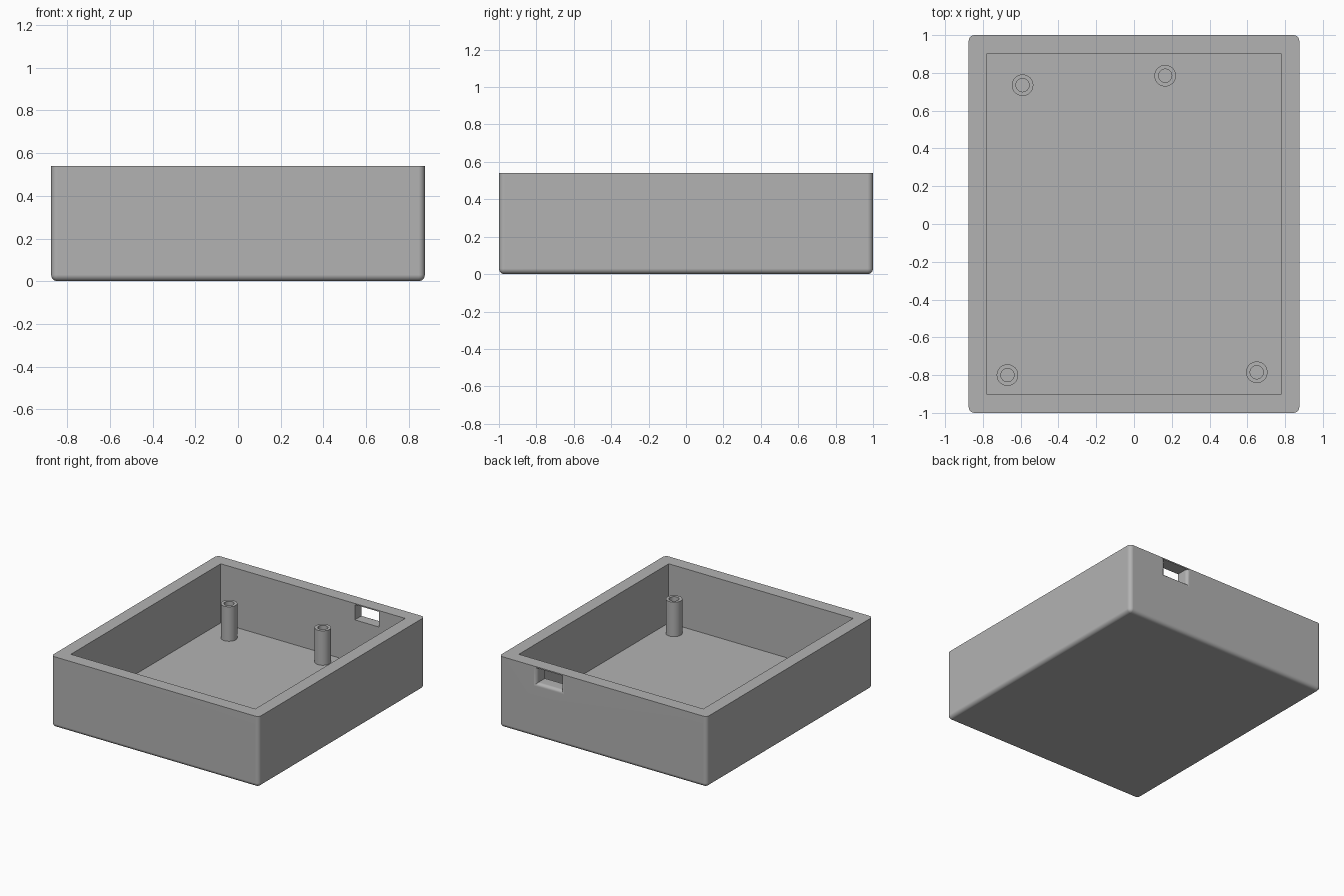
import bpy, bmesh, math
from mathutils import Matrix

cube = bpy.data.objects.get("Cube")
if cube:
    bpy.data.objects.remove(cube, do_unlink=True)

HALF_X, HALF_Y, HEIGHT = 0.875, 1.0, 0.54
WALL, FLOOR, ROUND = 0.098, 0.09, 0.03

grey = bpy.data.materials.new("plain grey")
grey.use_nodes = True
colour = (0.45, 0.45, 0.45, 1)
grey.diffuse_color = colour
grey.node_tree.nodes["Principled BSDF"].inputs["Base Color"].default_value = colour


def make_object(name, bm):
    bmesh.ops.recalc_face_normals(bm, faces=bm.faces)
    mesh = bpy.data.meshes.new(name)
    bm.to_mesh(mesh)
    bm.free()
    mesh.materials.append(grey)
    obj = bpy.data.objects.new(name, mesh)
    bpy.context.collection.objects.link(obj)
    return obj


def box(half_x, half_y, low, high):
    bm = bmesh.new()
    place = Matrix.Translation((0, 0, (low + high) / 2))
    size = Matrix.Diagonal((2 * half_x, 2 * half_y, high - low, 1))
    bmesh.ops.create_cube(bm, size=1, matrix=place @ size)
    return bm


def select_only(obj):
    bpy.ops.object.select_all(action='DESELECT')
    obj.select_set(True)
    bpy.context.view_layer.objects.active = obj


def cut(target, cutter):
    cutter.hide_render = True
    mod = target.modifiers.new("cut", 'BOOLEAN')
    mod.operation, mod.solver, mod.object = 'DIFFERENCE', 'EXACT', cutter
    select_only(target)
    bpy.ops.object.modifier_apply(modifier=mod.name)
    bpy.data.objects.remove(cutter, do_unlink=True)


def smooth(obj):
    select_only(obj)
    bpy.ops.object.shade_smooth_by_angle(angle=math.radians(30))


# Tray: rounded upright and bottom edges, sharp rim
bm = box(HALF_X, HALF_Y, 0, HEIGHT)
rounded = [e for e in bm.edges if min(v.co.z for v in e.verts) < 0.01]
bmesh.ops.bevel(bm, geom=rounded, offset=ROUND, segments=6, profile=0.5, affect='EDGES')
tray = make_object("tray", bm)
cut(tray, make_object("cavity_cutter", box(HALF_X - WALL, HALF_Y - WALL, FLOOR, HEIGHT + 0.2)))

# Port through the back wall, flaring outward in a rounded lip
LEFT, RIGHT, BOTTOM, TOP, LIP = 0.353, 0.557, 0.415, 0.531, 0.025
STEPS = 5
sections = [(HALF_Y - WALL - 0.05, 0)]
for i in range(STEPS + 1):
    a = math.pi / 2 * i / STEPS
    sections.append((HALF_Y - LIP + LIP * math.sin(a), LIP * (1 - math.cos(a))))
sections.append((HALF_Y + 0.05, LIP))
bm = bmesh.new()
rings = []
for y, grow in sections:
    corners = [(LEFT - grow, BOTTOM - grow), (RIGHT + grow, BOTTOM - grow),
               (RIGHT + grow, TOP), (LEFT - grow, TOP)]
    rings.append([bm.verts.new((x, y, z)) for x, z in corners])
for a, b in zip(rings, rings[1:]):
    for i in range(4):
        j = (i + 1) % 4
        bm.faces.new((a[i], a[j], b[j], b[i]))
bm.faces.new(rings[0])
bm.faces.new(rings[-1])
cut(tray, make_object("port_cutter", bm))
smooth(tray)
weighted = tray.modifiers.new("even shading", 'WEIGHTED_NORMAL')
weighted.keep_sharp = True

# Hollow screw posts standing on the floor
POST_TOP, OUTER, INNER, SIDES = 0.352, 0.057, 0.035, 40
posts = {
    "post_front_right": (-0.67, -0.80),
    "post_front_left": (0.65, -0.785),
    "post_back_right": (-0.59, 0.735),
    "post_back_left": (0.165, 0.785),
}
for name, (px, py) in posts.items():
    bm = bmesh.new()
    profile = [(OUTER, FLOOR), (OUTER, POST_TOP), (INNER, POST_TOP), (INNER, FLOOR)]
    verts = [bm.verts.new((r, 0, z)) for r, z in profile]
    edges = [bm.edges.new(pair) for pair in zip(verts, verts[1:])]
    bmesh.ops.spin(bm, geom=verts + edges, cent=(0, 0, 0), axis=(0, 0, 1),
                   angle=math.tau, steps=SIDES)
    bmesh.ops.remove_doubles(bm, verts=bm.verts, dist=0.0005)
    post = make_object(name, bm)
    # Open underneath, so make sure the outer wall faces outward
    wall = next(p for p in post.data.polygons if p.center.xy.length > OUTER * 0.95)
    if wall.normal.xy.dot(wall.center.xy) < 0:
        post.data.flip_normals()
    post.location = (px, py, 0)
    smooth(post)
